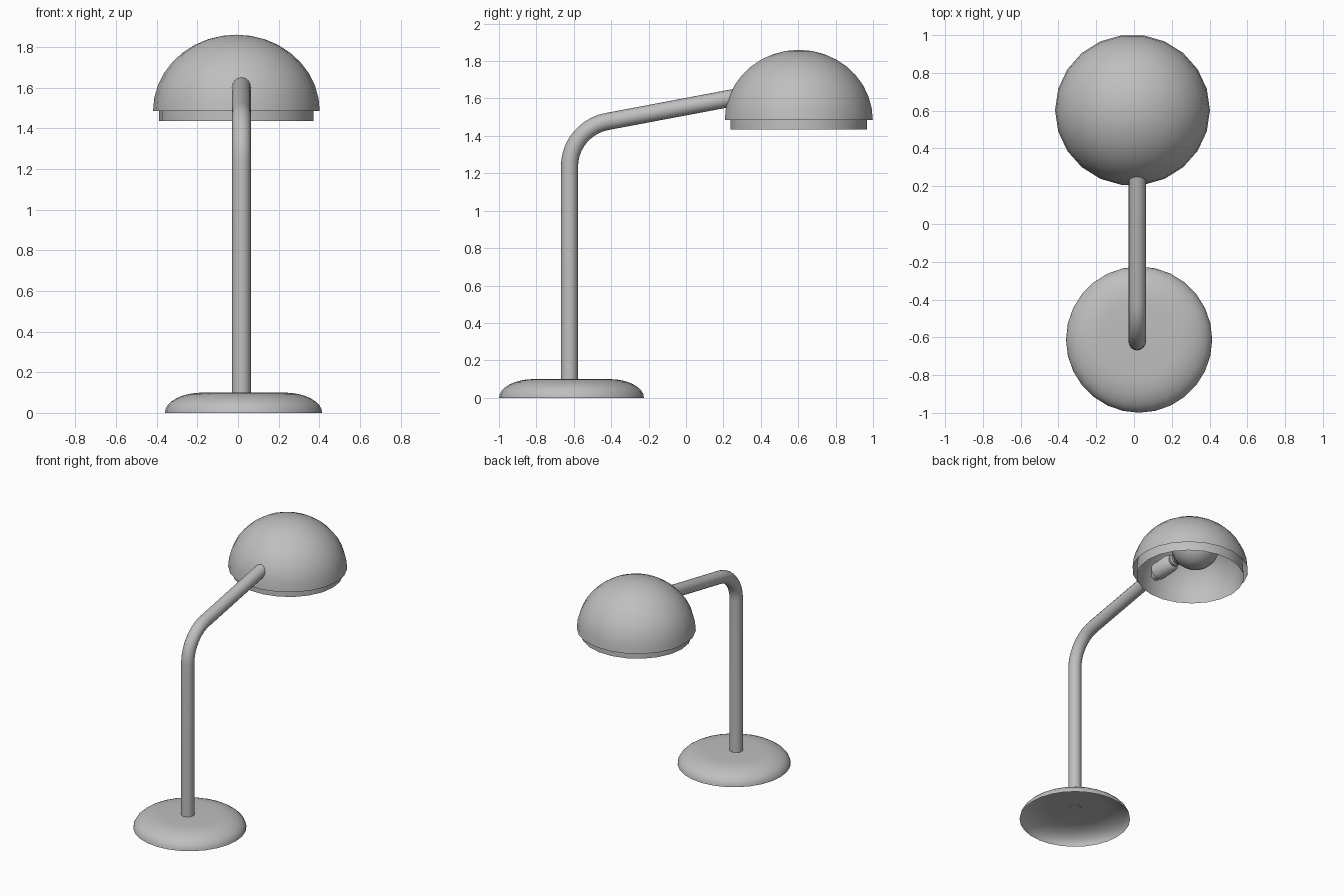
import bpy, bmesh, math
from mathutils import Vector

if "Cube" in bpy.data.objects:
    bpy.data.objects.remove(bpy.data.objects["Cube"])

grey = bpy.data.materials.new("plain grey")
grey.diffuse_color = (0.52, 0.52, 0.52, 1)
grey.use_nodes = True
grey.node_tree.nodes["Principled BSDF"].inputs["Base Color"].default_value = grey.diffuse_color


def finish(name, bm, angle=50):
    me = bpy.data.meshes.new(name)
    bm.to_mesh(me)
    bm.free()
    ob = bpy.data.objects.new(name, me)
    bpy.context.collection.objects.link(ob)
    me.materials.append(grey)
    bpy.ops.object.select_all(action='DESELECT')
    ob.select_set(True)
    bpy.context.view_layer.objects.active = ob
    bpy.ops.object.shade_smooth_by_angle(angle=math.radians(angle))
    return ob


def lathe(name, profile, sides, loc, scale=(1, 1, 1), axis=None, flip=False):
    """Revolve (radius, height) points, listed from top to bottom, round the z axis."""
    bm = bmesh.new()
    rings = []
    for r, z in profile:
        if r < 1e-5:
            rings.append([bm.verts.new((0, 0, z))] * sides)
        else:
            rings.append([bm.verts.new((r * math.cos(2 * math.pi * i / sides),
                                        r * math.sin(2 * math.pi * i / sides), z))
                          for i in range(sides)])
    for a, b in zip(rings, rings[1:]):
        for i in range(sides):
            j = (i + 1) % sides
            quad = list(dict.fromkeys((a[i], b[i], b[j], a[j])))
            if len(quad) > 2:
                bm.faces.new(quad)
    if flip:
        bmesh.ops.reverse_faces(bm, faces=bm.faces[:])
    ob = finish(name, bm)
    ob.location, ob.scale = loc, scale
    if axis:
        ob.rotation_euler = Vector(axis).to_track_quat('Z', 'Y').to_euler()
    return ob


def arc(r, h, z0, n=9, r0=0.0):
    """Quarter ellipse from the crown down to the rim."""
    return [(r0 + r * math.sin(math.pi / 2 * i / n), z0 + h * math.cos(math.pi / 2 * i / n))
            for i in range(n + 1)]


# Base: hollow dish with a flat top and rounded edge
lathe("base", [(0, 0.1)] + arc(0.187, 0.1, 0, 8, 0.2), 28, (0.027, -0.612, 0))

# Stem and arm: one bent tube
R, y0, z0 = 0.245, -0.623, 1.236
path = [(y0, 0.095), (y0, 0.65)]
path += [(y0 + R - R * math.cos(math.radians(a)), z0 + R * math.sin(math.radians(a)))
         for a in range(0, 81, 8)]
path += [(0.29, 1.611)]
bm = bmesh.new()
rings = []
for i, p in enumerate(path):
    a, b = path[max(i - 1, 0)], path[min(i + 1, len(path) - 1)]
    t = Vector((b[0] - a[0], b[1] - a[1])).normalized()
    ring = []
    for k in range(16):
        c, s = 0.046 * math.cos(k * math.pi / 8), 0.046 * math.sin(k * math.pi / 8)
        ring.append(bm.verts.new((0.017 + c, p[0] - t.y * s, p[1] + t.x * s)))
    rings.append(ring)
for a, b in zip(rings, rings[1:]):
    for k in range(16):
        bm.faces.new((a[k], a[(k + 1) % 16], b[(k + 1) % 16], b[k]))
bm.faces.new(rings[0])
bm.faces.new(rings[-1])
bmesh.ops.recalc_face_normals(bm, faces=bm.faces[:])
finish("stem_and_arm", bm)

# Shade: outer dome, and an inner liner whose rim hangs below it
centre = (-0.008, 0.603, 0)
lathe("shade", arc(0.41, 0.375, 1.485), 22, centre, (1, 0.975, 1))
lathe("shade_liner", arc(0.38, 0.36, 1.485) + [(0.38, 1.435)], 22, centre,
      (1, 0.97, 1), flip=True)

# Socket and bulb along the end of the arm
axis = (-0.01, 0.40, 0.035)
start = (0.017, 0.28, 1.61)
lathe("socket", [(0, 0.16), (0.04, 0.16), (0.062, 0.14), (0.062, 0), (0, 0)],
      16, start, axis=axis)
lathe("bulb_neck", [(0.045, 0.24), (0.045, 0.2), (0.035, 0.19), (0.045, 0.18), (0.035, 0.15)],
      16, start, axis=axis)
ball = [(0.17 * math.sin(math.radians(a)), 0.40 + 0.17 * math.cos(math.radians(a)))
        for a in range(0, 151, 10)]
lathe("bulb", ball + [(0.045, 0.21)], 20, start, axis=axis)
